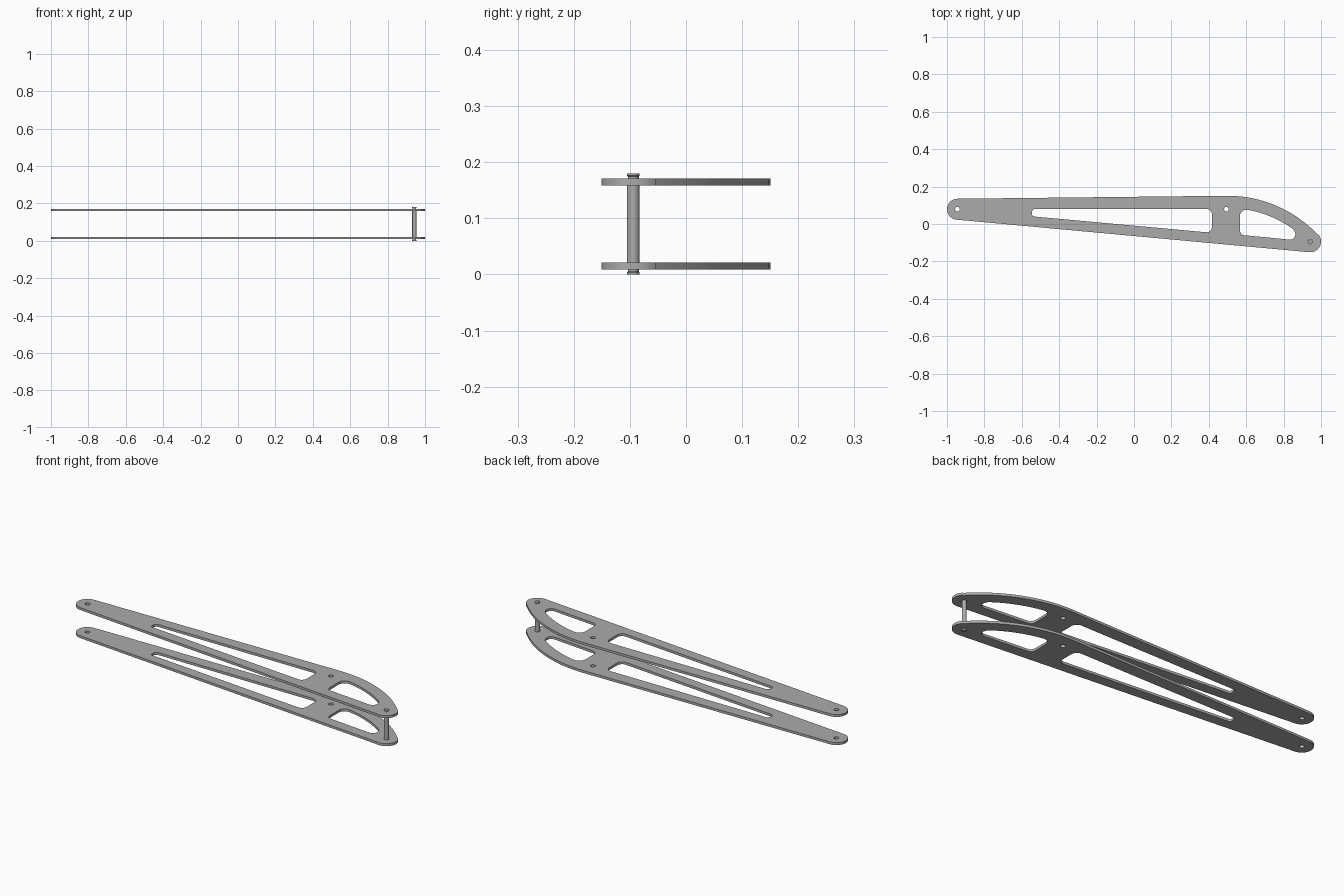
import bpy, bmesh
from math import radians, cos, sin, tan, pi
from mathutils import Vector

cube = bpy.data.objects.get("Cube")
if cube:
    bpy.data.objects.remove(cube, do_unlink=True)

grey = bpy.data.materials.new("plain grey")
grey.use_nodes = True
colour = (0.41, 0.41, 0.41, 1)
grey.diffuse_color = colour
grey.node_tree.nodes["Principled BSDF"].inputs["Base Color"].default_value = colour

THICK = 0.013
LEFT_PIVOT, RIGHT_PIVOT, MID_HOLE = (-0.944, 0.079), (0.943, -0.094), (0.494, 0.079)
BEND = (0.5, -0.514)      # shared centre of the curved back and its window
HOLE_R = 0.0125


def arc(centre, radius, start, end, steps):
    """Points along an arc, angles in degrees."""
    angles = [radians(start + (end - start) * i / steps) for i in range(steps + 1)]
    return [Vector((centre[0] + radius * cos(a), centre[1] + radius * sin(a))) for a in angles]


def rounded(corners, steps=6):
    """Polygon whose corners (x, y, radius) are rounded off."""
    points = []
    for i, (x, y, r) in enumerate(corners):
        p = Vector((x, y))
        if r == 0:
            points.append(p)
            continue
        a = (Vector(corners[i - 1][:2]) - p).normalized()
        b = (Vector(corners[(i + 1) % len(corners)][:2]) - p).normalized()
        half = a.angle(b) / 2
        centre = p + (a + b).normalized() * (r / sin(half))
        t0, t1 = p + a * (r / tan(half)) - centre, p + b * (r / tan(half)) - centre
        sweep = t0.angle_signed(t1)
        for k in range(steps + 1):
            ang = -sweep * k / steps
            points.append(centre + Vector((t0.x * cos(ang) - t0.y * sin(ang),
                                           t0.x * sin(ang) + t0.y * cos(ang))))
    return points


def finish(obj, name):
    """Name, colour and shade a part."""
    obj.name = obj.data.name = name
    obj.data.materials.clear()
    obj.data.materials.append(grey)
    bpy.ops.object.select_all(action='DESELECT')
    obj.select_set(True)
    bpy.context.view_layer.objects.active = obj
    bpy.ops.object.shade_smooth_by_angle(angle=radians(30))


# Outer edge: curved back, rounded tip, straight underside, rounded tail
outline = (arc(BEND, 0.665, 90, 43.5, 16)
           + arc(RIGHT_PIVOT, 0.057, 43.5, -95, 14)
           + arc(LEFT_PIVOT, 0.056, 265, 91, 16))

# Long tapering window and the curved window near the tip
long_window = rounded([(-0.545, 0.081, 0.018), (0.417, 0.081, 0.032),
                       (0.417, -0.047, 0.028), (-0.545, 0.041, 0.012)])
curve_top = [(p.x, p.y, 0) for p in arc(BEND, 0.6, 79, 54, 10)]
tip_window = rounded([(0.566, 0.08, 0.035)] + curve_top
                     + [(0.882, -0.088, 0.028), (0.566, -0.058, 0.026)])
holes = [arc(c, HOLE_R, 0, 345, 23) for c in (LEFT_PIVOT, MID_HOLE, RIGHT_PIVOT)]


def plate(name, z):
    """Flat side plate with its windows and holes cut through."""
    curve = bpy.data.curves.new(name, 'CURVE')
    curve.dimensions = '2D'
    curve.fill_mode = 'BOTH'
    curve.extrude = THICK / 2
    for loop in [outline, long_window, tip_window] + holes:
        spline = curve.splines.new('POLY')
        spline.points.add(len(loop) - 1)
        for point, p in zip(spline.points, loop):
            point.co = (p.x, p.y, 0, 1)
        spline.use_cyclic_u = True
    shape = bpy.data.objects.new(name + " outline", curve)
    bpy.context.collection.objects.link(shape)
    graph = bpy.context.evaluated_depsgraph_get()
    mesh = bpy.data.meshes.new_from_object(shape.evaluated_get(graph))
    bpy.data.objects.remove(shape, do_unlink=True)
    bm = bmesh.new()
    bm.from_mesh(mesh)
    bmesh.ops.remove_doubles(bm, verts=bm.verts, dist=0.00005)
    bmesh.ops.recalc_face_normals(bm, faces=bm.faces)
    bm.to_mesh(mesh)
    bm.free()
    obj = bpy.data.objects.new(name, mesh)
    obj.location.z = z
    bpy.context.collection.objects.link(obj)
    finish(obj, name)


plate("lower_plate", 0.015)
plate("upper_plate", 0.165)

# Cross pin joining the plates, with a shallow groove beside each end
half_profile = [(0.0115, 0), (0.0115, 0.004), (0.0098, 0.005), (0.0098, 0.0085), (0.0115, 0.0085)]
profile = half_profile + [(r, 0.18 - z) for r, z in reversed(half_profile)]
bm = bmesh.new()
SIDES = 24
rings = [[bm.verts.new((r * cos(2 * pi * i / SIDES), r * sin(2 * pi * i / SIDES), z))
          for i in range(SIDES)] for r, z in profile]
for low, high in zip(rings, rings[1:]):
    for i in range(SIDES):
        j = (i + 1) % SIDES
        bm.faces.new((low[i], low[j], high[j], high[i]))
bm.faces.new(rings[0][::-1])
bm.faces.new(rings[-1])
mesh = bpy.data.meshes.new("cross_pin")
bm.to_mesh(mesh)
bm.free()
pin = bpy.data.objects.new("cross_pin", mesh)
pin.location = (*RIGHT_PIVOT, 0)
bpy.context.collection.objects.link(pin)
finish(pin, "cross_pin")
